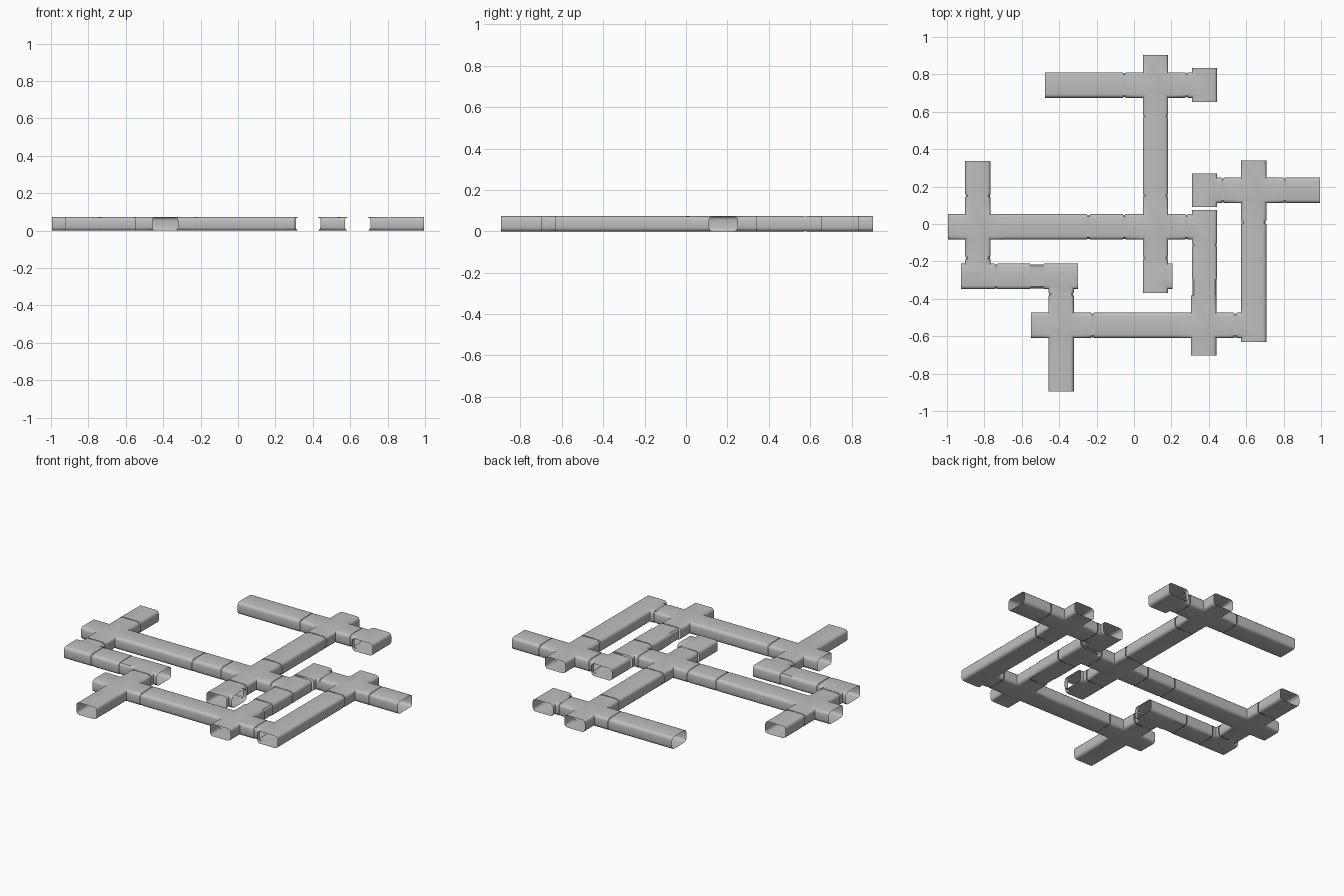
import bpy
import math
from mathutils import Vector

if "Cube" in bpy.data.objects:
    bpy.data.objects.remove(bpy.data.objects["Cube"])

grey = bpy.data.materials.new("light grey panel")
grey.use_nodes = True
grey.diffuse_color = (0.52, 0.52, 0.52, 1)
grey.node_tree.nodes["Principled BSDF"].inputs["Base Color"].default_value = grey.diffuse_color

HALF, HEIGHT, ROUND = 0.068, 0.073, 0.018
CROSS, TEE = 0.16, 0.09
E, N, W, S = range(4)
DIRS = [Vector((1, 0)), Vector((0, 1)), Vector((-1, 0)), Vector((0, -1))]


def outline(arms, half):
    """Plan outline of a hub with open arms; True marks an open tunnel mouth."""
    pts = []
    for k, d in enumerate(DIRS):
        side, nxt = DIRS[(k + 1) % 4], (k + 1) % 4
        if k in arms:
            pts.append((d * arms[k] - side * half, True))
            pts.append((d * arms[k] + side * half, False))
        if (k in arms) == (nxt in arms):
            pts.append((d * half + side * half, False))
    return pts


def tunnel(name, x, y, arms, shrink=0.0):
    """Hollow tunnel piece with rounded long edges and open mouths."""
    levels = []
    for i in range(4):
        a = math.pi / 2 * i / 3
        levels.append((ROUND * (1 - math.sin(a)), ROUND * (1 - math.cos(a))))
    levels += [(d, HEIGHT - z) for d, z in reversed(levels)]
    verts, faces = [], []
    for inset, z in levels:
        ring = outline(arms, HALF - shrink - inset)
        z = min(max(z, shrink / 2), HEIGHT - shrink / 2)
        verts += [(p.x, p.y, z) for p, _ in ring]
    n = len(ring)
    for lv in range(len(levels) - 1):
        for i in range(n):
            if not ring[i][1]:
                j, b = (i + 1) % n, lv * n
                faces.append((b + i, b + j, b + n + j, b + n + i))
    faces.append(tuple(reversed(range(n))))
    faces.append(tuple(range((len(levels) - 1) * n, len(levels) * n)))
    mesh = bpy.data.meshes.new(name)
    mesh.from_pydata(verts, [], faces)
    mesh.materials.append(grey)
    obj = bpy.data.objects.new(name, mesh)
    obj.location = (x, y, 0)
    bpy.context.collection.objects.link(obj)
    bpy.ops.object.select_all(action='DESELECT')
    obj.select_set(True)
    bpy.context.view_layer.objects.active = obj
    bpy.ops.object.shade_smooth_by_angle(angle=math.radians(35))


def run_x(name, x0, x1, y, shrink=0.0):
    h = (x1 - x0) / 2
    tunnel(name, x0 + h, y, {E: h, W: h}, shrink)


def run_y(name, x, y0, y1, shrink=0.0):
    h = (y1 - y0) / 2
    tunnel(name, x, y0 + h, {N: h, S: h}, shrink)


# Columns and rows shared by the pieces
XA, XB, XC, XD, XE = -0.835, -0.39, 0.115, 0.377, 0.64
YA, YB, YC, YD, YE = 0.743, 0.18, -0.015, -0.28, -0.542

# Four-way crossings
for x, y in [(XC, YA), (XA, YC), (XC, YC), (XE, YB), (XB, YE), (XD - 0.005, YE)]:
    tunnel("crossing", x, y, {k: CROSS for k in range(4)})

# Three-way junctions, each with one blind side
for x, y, blind in [(XD, YA, E), (XD, YB, W), (XD, YC, E), (XC, YD, W),
                    (XA, YD, S), (XB, YD, N), (XE, YE, E)]:
    tunnel("junction", x, y, {k: TEE for k in range(4) if k != blind})

# Straight tunnels along x
for x0, x1, y in [(-0.475, -0.06, YA), (-0.675, -0.25, YC), (-0.235, -0.06, YC),
                  (-0.73, -0.557, YD), (-0.215, 0.212, YE), (0.812, 0.995, YB)]:
    run_x("straight_tunnel", x0, x1, y)

# Straight tunnels along y
for x, y0, y1 in [(XC, 0.16, 0.57), (XA, 0.157, 0.337), (XE, -0.455, 0.0),
                  (XB, -0.895, -0.702), (XD, -0.295, -0.12)]:
    run_y("straight_tunnel", x, y0, y1)

# Slim collars bridging the joints
for x0, x1, y in [(-0.06, -0.045, YA), (0.275, 0.287, YA), (-0.25, -0.235, YC),
                  (-0.06, -0.045, YC), (0.275, 0.287, YC), (-0.745, -0.73, YD),
                  (-0.557, -0.48, YD), (-0.23, -0.215, YE), (0.532, 0.55, YE),
                  (0.467, 0.48, YB), (0.8, 0.812, YB)]:
    run_x("collar", x0, x1, y, 0.004)
for x, y0, y1 in [(XC, 0.57, 0.583), (XC, 0.145, 0.16), (XC, -0.19, -0.175),
                  (XA, 0.145, 0.157), (XA, -0.19, -0.175), (XE, 0.0, 0.02),
                  (XB, -0.382, -0.37), (XD, -0.12, -0.105), (XD, -0.382, -0.295)]:
    run_y("collar", x, y0, y1, 0.004)
